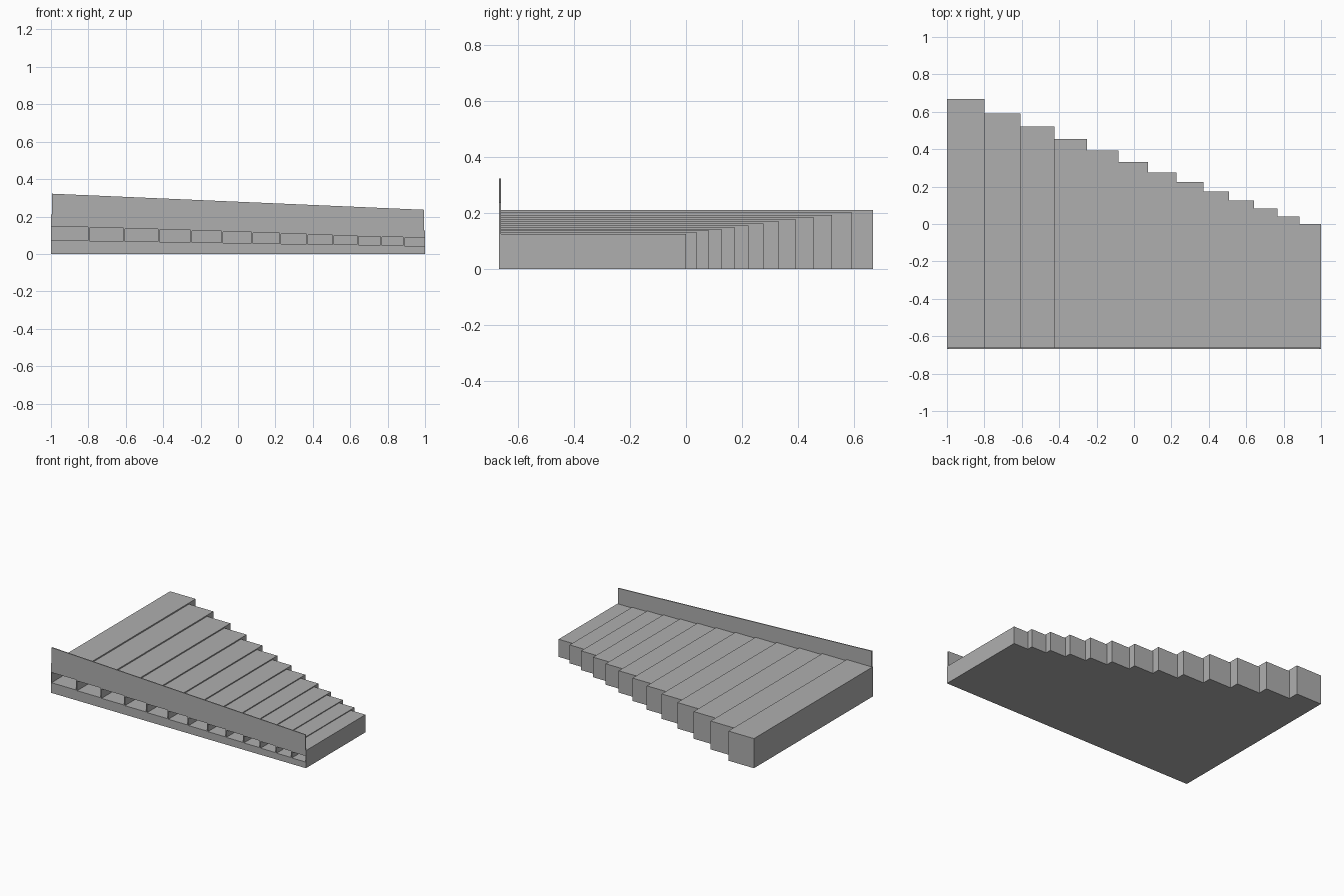
import bpy, bmesh
from mathutils import Vector

cube = bpy.data.objects.get("Cube")
if cube:
    bpy.data.objects.remove(cube, do_unlink=True)

COUNT = 13
FRONT, SHEET = -0.667, 0.007
LENGTH, HEIGHT = 1.334, 0.21

grey = bpy.data.materials.new("plain_grey")
grey.use_nodes = True
colour = (0.43, 0.43, 0.43, 1)
grey.diffuse_color = colour
grey.node_tree.nodes["Principled BSDF"].inputs["Base Color"].default_value = colour


def finish(name, bm):
    bmesh.ops.recalc_face_normals(bm, faces=bm.faces)
    mesh = bpy.data.meshes.new(name)
    bm.to_mesh(mesh)
    bm.free()
    mesh.materials.append(grey)
    obj = bpy.data.objects.new(name, mesh)
    bpy.context.collection.objects.link(obj)
    return obj


def add_box(bm, low, high):
    low, high = Vector(low), Vector(high)
    verts = bmesh.ops.create_cube(bm, size=1)["verts"]
    for v in verts:
        v.co = (low + high) / 2 + v.co * (high - low)


def cut(obj, cutter):
    mod = obj.modifiers.new("bore", 'BOOLEAN')
    mod.operation, mod.solver, mod.object = 'DIFFERENCE', 'EXACT', cutter
    bpy.context.view_layer.objects.active = obj
    bpy.ops.object.modifier_apply(modifier=mod.name)


# Proportions of the shrinking row of pipes
ratio = 0.954
first = 2 * (1 - ratio) / (1 - ratio ** COUNT)
pipes, bores = [], []
x = -1.0
for i in range(COUNT):
    width = first * ratio ** i
    back = FRONT + LENGTH * 2 ** (-i / 12)
    top = HEIGHT * 0.595 ** (i / 12)

    # Closed block of one pipe
    bm = bmesh.new()
    add_box(bm, (x, FRONT + SHEET, 0), (x + width, back, top))
    pipes.append(finish(f"pipe_{i + 1}", bm))

    # Matching air channel, open at the front
    bm = bmesh.new()
    add_box(bm, (x + 0.004, FRONT - 0.1, top * 0.345),
            (x + width - 0.004, back - 0.01, top * 0.69))
    bores.append(finish(f"bore_cutter_{i + 1}", bm))
    x += width

# Thin front panel with a sloping top edge
low_end = HEIGHT * 0.595
outline = [(-1, 0), (1, 0), (1, low_end), (0.995, low_end), (0.995, 0.236),
           (-0.995, 0.322), (-0.995, HEIGHT), (-1, HEIGHT)]
bm = bmesh.new()
face = bm.faces.new([bm.verts.new((px, FRONT, pz)) for px, pz in outline])
extruded = bmesh.ops.extrude_face_region(bm, geom=[face])["geom"]
bmesh.ops.translate(bm, vec=(0, SHEET, 0),
                    verts=[g for g in extruded if isinstance(g, bmesh.types.BMVert)])
panel = finish("front_panel", bm)

# Open the channels through the panel and into each pipe
for pipe, bore in zip(pipes, bores):
    cut(pipe, bore)
    cut(panel, bore)
for bore in bores:
    bpy.data.objects.remove(bore, do_unlink=True)
